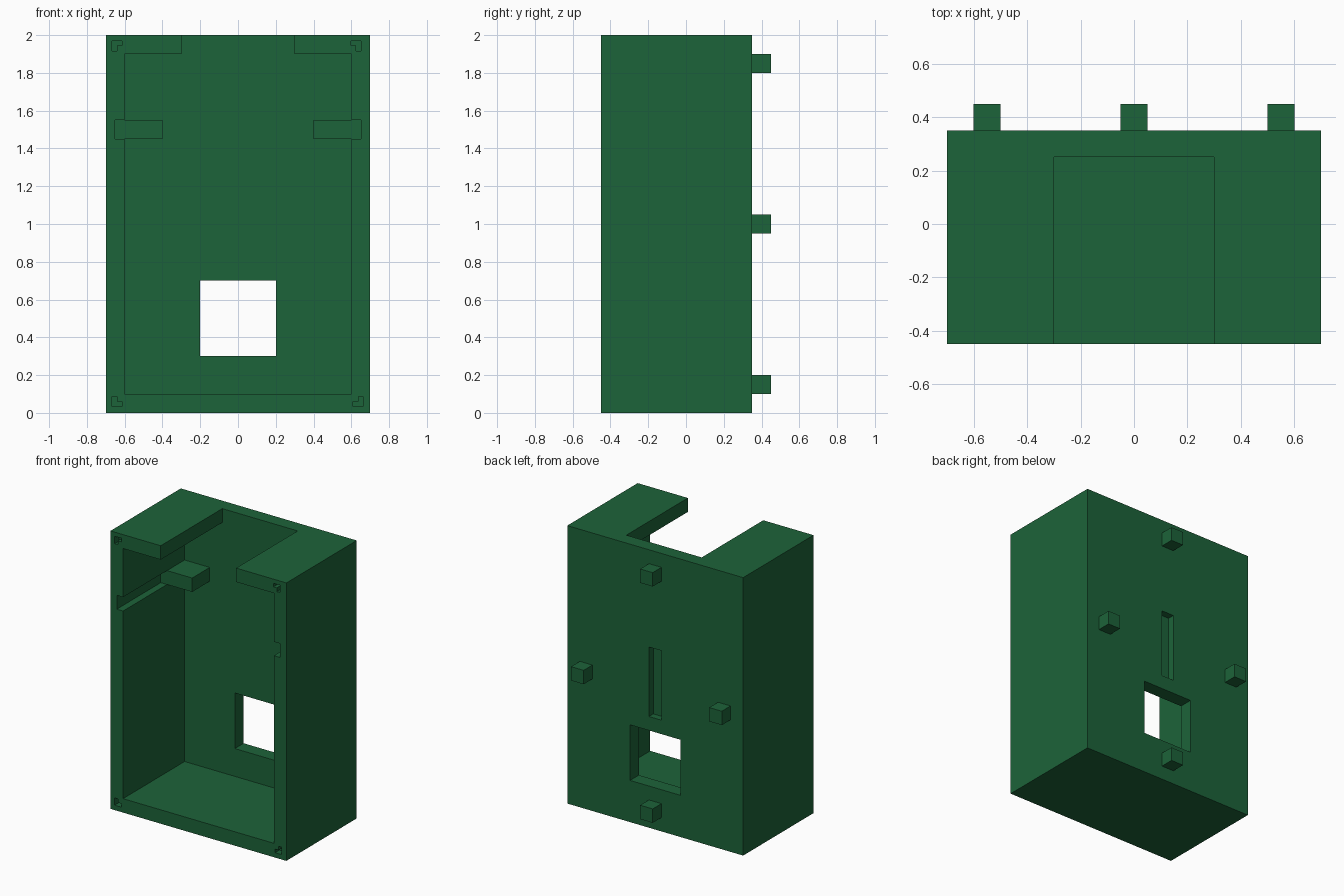
import bpy
import bmesh

if "Cube" in bpy.data.objects:
    bpy.data.objects.remove(bpy.data.objects["Cube"])

green = bpy.data.materials.new("green")
green.diffuse_color = (0.012, 0.125, 0.041, 1)
green.use_nodes = True
green.node_tree.nodes["Principled BSDF"].inputs["Base Color"].default_value = green.diffuse_color


def prism(name, profile, y0, y1):
    """Extrude an (x, z) profile from y0 to y1."""
    bm = bmesh.new()
    face = bm.faces.new([bm.verts.new((x, y0, z)) for x, z in profile])
    ext = bmesh.ops.extrude_face_region(bm, geom=[face])["geom"]
    verts = [v for v in ext if isinstance(v, bmesh.types.BMVert)]
    bmesh.ops.translate(bm, vec=(0, y1 - y0, 0), verts=verts)
    bmesh.ops.recalc_face_normals(bm, faces=bm.faces)
    mesh = bpy.data.meshes.new(name)
    bm.to_mesh(mesh)
    bm.free()
    mesh.materials.append(green)
    obj = bpy.data.objects.new(name, mesh)
    bpy.context.collection.objects.link(obj)
    return obj


def box(name, x0, x1, y0, y1, z0, z1):
    return prism(name, [(x0, z0), (x1, z0), (x1, z1), (x0, z1)], y0, y1)


def cut(target, cutter):
    """Subtract the cutter, then remove it."""
    mod = target.modifiers.new("cut", 'BOOLEAN')
    mod.operation = 'DIFFERENCE'
    mod.solver = 'EXACT'
    mod.object = cutter
    cutter.hide_render = True
    bpy.context.view_layer.objects.active = target
    bpy.ops.object.modifier_apply(modifier=mod.name)
    bpy.data.objects.remove(cutter)


# Housing: open-fronted box with top notch, window and blind back slot
case = box("housing", -0.7, 0.7, -0.45, 0.35, 0, 2)
cut(case, box("cavity", -0.6, 0.6, -0.6, 0.25, 0.1, 1.9))
cut(case, box("top_notch", -0.3, 0.3, -0.6, 0.25, 1.8, 2.1))
cut(case, box("back_window", -0.2, 0.2, 0.2, 0.5, 0.3, 0.7))
cut(case, box("back_slot", -0.05, 0.05, 0.30, 0.5, 0.8, 1.3))

# Side grooves ending in support blocks
for s, side in ((-1, "left"), (1, "right")):
    a, b = sorted((s * 0.55, s * 0.65))
    cut(case, box("groove", a, b, -0.6, 0.05, 1.45, 1.55))
    a, b = sorted((s * 0.4, s * 0.6))
    box(side + "_support_block", a, b, 0.05, 0.25, 1.45, 1.55)

# L-shaped pits in the corners of the front rim (outer corner, directions)
L = [(0, 0), (0.053, 0), (0.053, 0.026), (0.026, 0.026), (0.026, 0.053), (0, 0.053)]
for cx, cz, dx, dz in ((-0.667, 1.97, 1, -1), (0.65, 1.97, -1, -1),
                       (-0.667, 0.035, 1, 1), (0.663, 0.035, -1, 1)):
    cut(case, prism("corner_pit", [(cx + dx * x, cz + dz * z) for x, z in L], -0.6, -0.4))

# Mounting pegs on the back
for name, x, z in (("top", 0, 1.85), ("bottom", 0, 0.15),
                   ("left", -0.55, 1.0), ("right", 0.55, 1.0)):
    box(name + "_peg", x - 0.05, x + 0.05, 0.35, 0.45, z - 0.05, z + 0.05)
